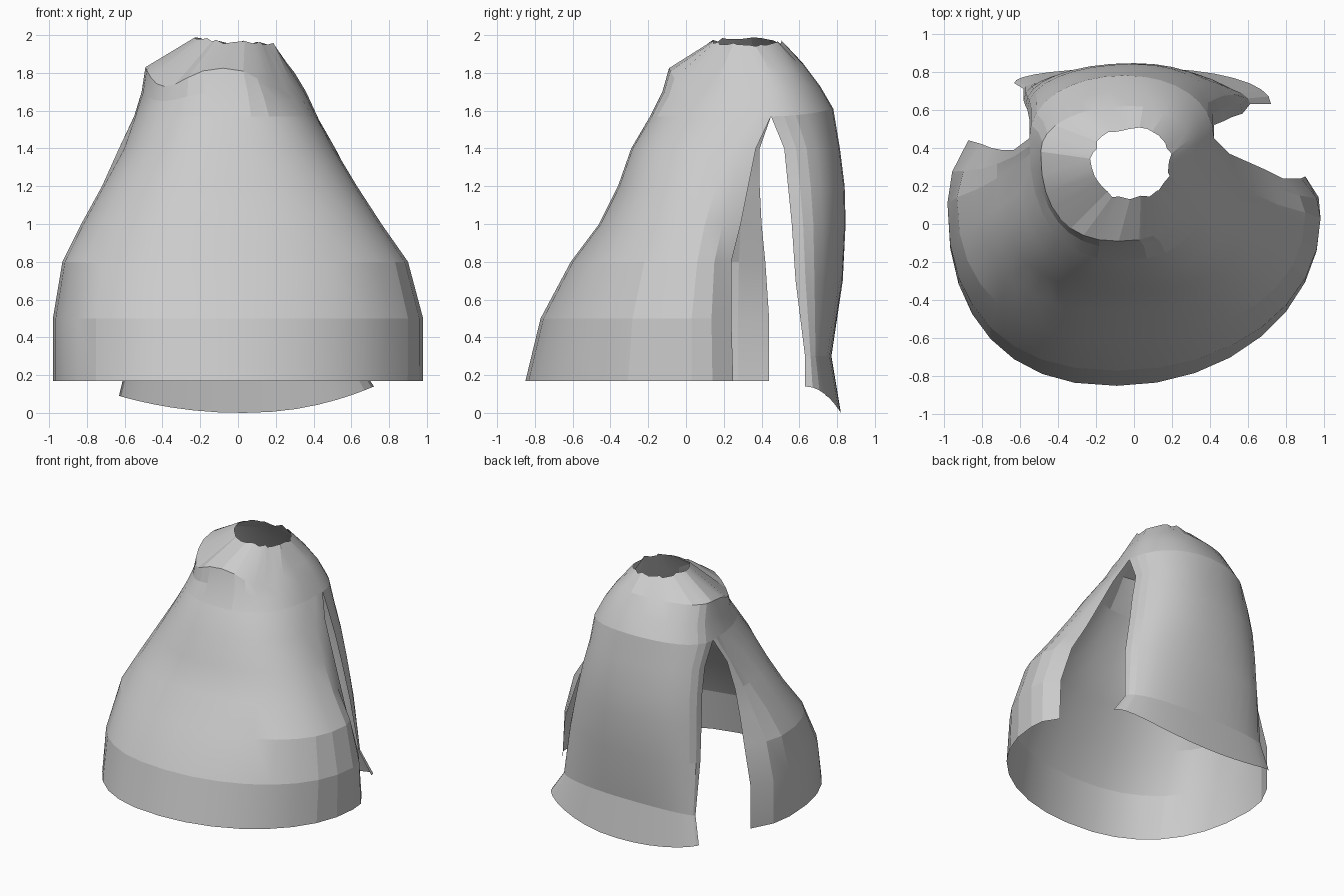
import bpy, math, random

if "Cube" in bpy.data.objects:
    bpy.data.objects.remove(bpy.data.objects["Cube"])

random.seed(4)


def half(R, M, L, pr=2.3, pl=2.3, sag=0, n=8):
    """Curved half section from R through the middle M to L; sag lowers the diagonals."""
    pts = []
    for i in range(2 * n + 1):
        a = math.pi * i / (2 * n)
        E, p = (R, pr) if i <= n else (L, pl)
        c, s = abs(math.cos(a)), abs(math.sin(a))
        c2 = c ** (2 / p) if c > 1e-6 else 0
        s2 = s ** (2 / p) if s > 1e-6 else 0
        pts.append((M[0] + (E[0] - M[0]) * c2,
                    E[1] + (M[1] - E[1]) * s2,
                    E[2] + (M[2] - E[2]) * s * s - sag * math.sin(2 * a) ** 2))
    return pts


def sheet(name, rows, closed=False):
    """Skin a list of equal-length rows with quads."""
    n = len(rows[0])
    verts = [p for r in rows for p in r]
    faces = []
    for j in range(len(rows) - 1):
        for i in range(n if closed else n - 1):
            k = (i + 1) % n
            faces.append((j * n + i, j * n + k, (j + 1) * n + k, (j + 1) * n + i))
    me = bpy.data.meshes.new(name)
    me.from_pydata(verts, [], faces)
    me.validate()
    ob = bpy.data.objects.new(name, me)
    bpy.context.collection.objects.link(ob)
    bpy.ops.object.select_all(action='DESELECT')
    ob.select_set(True)
    bpy.context.view_layer.objects.active = ob
    bpy.ops.object.shade_smooth_by_angle(angle=math.radians(13))
    return ob


def bulge(e, a, z):
    """Rounded point between a slit edge and the side of the drape."""
    out = .03 if z < .9 else .01
    return ((e[0] + a[0]) / 2 + math.copysign(out, a[0]), (e[1] + a[1]) / 2, z)


# shoulder seam shared by all three pieces
SR, SL = (.42, .45, 1.57), (-.55, .45, 1.57)
SF, SB = (-.07, -.19, 1.57), (-.05, .78, 1.61)

# front drape: z, left x, right x, front y, centre y, right edge, left edge
front = [
    (.17, -.98, .98, -.85, .03, (.90, .25), (-.87, .44)),
    (.50, -.98, .98, -.77, .03, (.88, .24), (-.87, .44)),
    (.80, -.93, .90, -.61, .06, (.78, .24), (-.80, .42)),
    (1.0, -.83, .76, -.46, .10, (.68, .29), (-.75, .40)),
    (1.2, -.72, .63, -.36, .16, (.59, .33), (-.70, .39)),
    (1.4, -.61, .51, -.29, .24, (.50, .37), (-.63, .39)),
]
rows = []
for z, xl, xr, yf, cy, er, el in front:
    pr = 2.0 + .5 * max(0, z - .4)
    arc = half((xr, cy, z), (-.09, yf, z), (xl, cy + .08, z), pr, 2.35)
    rows.append([(*er, z), bulge(er, arc[0], z)] + arc
                + [bulge(el, arc[-1], z), (*el, z)])
seam = half(SR, SF, SL, 2.6, 2.4)
mid_r = tuple((a + b) / 2 for a, b in zip(SR, seam[1]))
mid_l = tuple((a + b) / 2 for a, b in zip(SL, seam[-2]))
t = lambda a, b, f: tuple(p + (q - p) * f for p, q in zip(a, b))
# slit edge columns close up to the top of each arm opening
rows.append([SR, t(SR, seam[1], .25), t(SR, seam[1], .5)] + seam[1:-1]
            + [t(SL, seam[-2], .5), t(SL, seam[-2], .25), SL])
sheet("front_drape", rows)

# back drape: right edge, middle, left edge
back = [
    ((.72, .63, .14), (.03, .82, 0), (-.63, .74, .09)),
    ((.61, .63, .30), (.02, .77, .3), (-.58, .71, .30)),
    ((.57, .58, .70), (0, .83, .7), (-.58, .65, .70)),
    ((.51, .56, 1.0), (0, .845, 1.0), (-.57, .62, 1.0)),
    ((.47, .54, 1.2), (0, .84, 1.2), (-.56, .60, 1.2)),
    ((.42, .52, 1.4), (0, .815, 1.4), (-.55, .55, 1.4)),
    (SR, SB, SL),
]
sheet("back_drape", [half(*r, 2.1, 2.1) for r in back])

# shoulder yoke rising to the open neck: right, front, left, back, front sag
yoke = [
    (SR, SF, SL, SB, 0),
    ((.36, .43, 1.70), (-.07, -.125, 1.70), (-.51, .42, 1.70), (-.02, .71, 1.73), .05),
    ((.30, .40, 1.80), (-.08, -.09, 1.825), (-.49, .38, 1.83), (-.02, .62, 1.85), .10),
    ((.19, .34, 1.95), (-.03, .14, 1.96), (-.22, .34, 1.99), (-.02, .50, 1.96), 0),
]
rings = []
for j, (R, F, L, B, sag) in enumerate(yoke):
    ring = (half(R, F, L, 2.6, 2.4, sag)
            + half(R, B, L, 2.1, 2.1)[1:-1][::-1])
    if j == 3:  # ragged neck edge
        ring = [(x + random.uniform(-.012, .012), y + random.uniform(-.012, .012),
                 min(z + random.uniform(-.01, .012), 2.0)) for x, y, z in ring]
    rings.append(ring)
sheet("shoulder_yoke", rings, closed=True)
